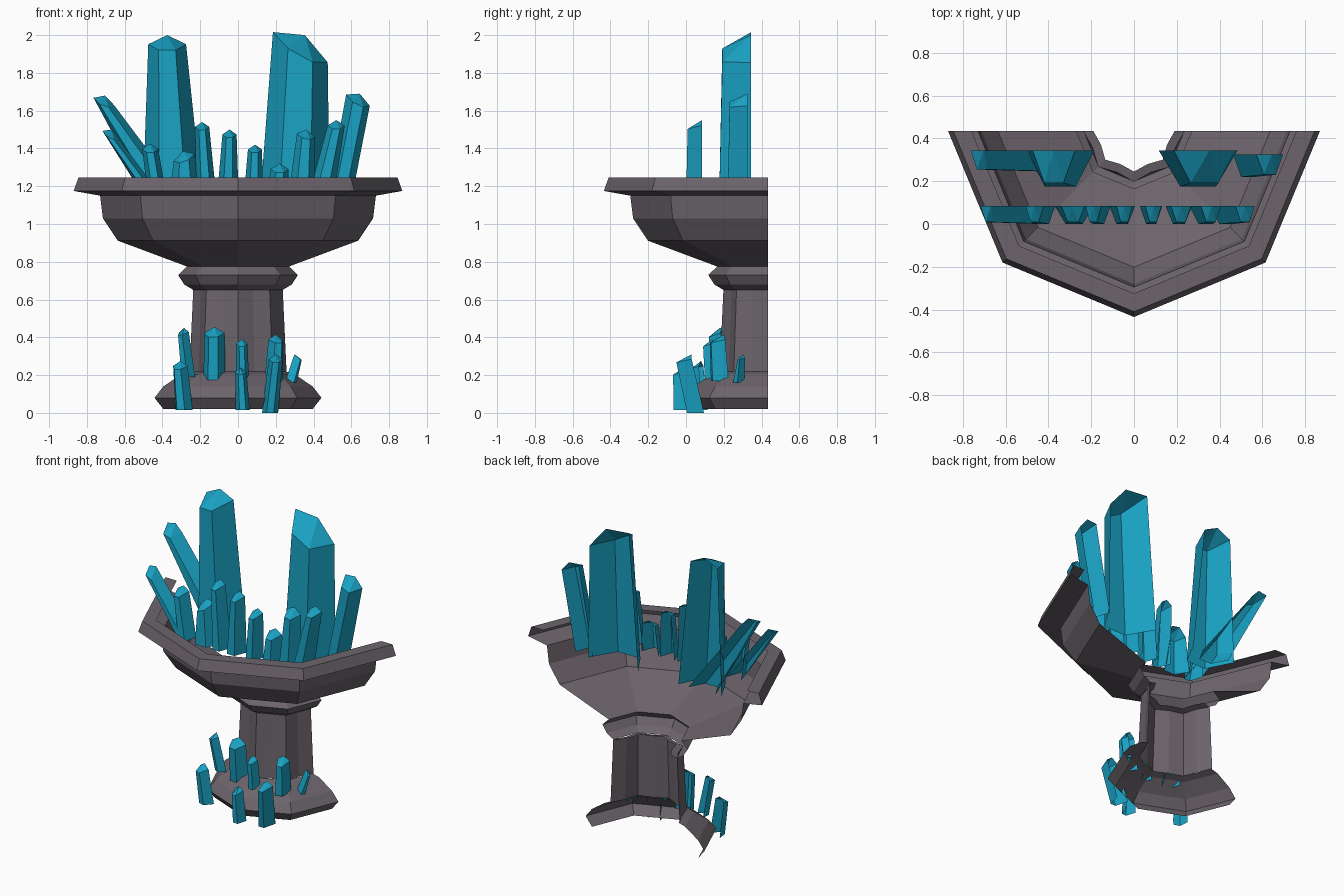
import bpy
from math import pi, cos, sin

YB = 0.435  # plane of the open back


def material(name, rgb):
    m = bpy.data.materials.new(name)
    m.diffuse_color = (*rgb, 1)
    return m


STONE = material("stone", (0.15, 0.13, 0.15))
CRYSTAL = material("crystal", (0.01, 0.36, 0.55))


def make(name, verts, faces, mat):
    me = bpy.data.meshes.new(name)
    me.from_pydata(verts, [], faces)
    me.materials.append(mat)
    ob = bpy.data.objects.new(name, me)
    bpy.context.collection.objects.link(ob)
    return ob


def half_turn(name, profile, segs=4, flute=1.0):
    """Sweep a top-to-bottom (radius, z) profile around the front half circle."""
    verts, faces, n = [], [], segs + 1
    for r, z in profile:
        for i in range(n):
            a = pi + pi * i / segs
            k = r * (flute if i % 2 else 1)
            verts.append((k * cos(a), YB + k * sin(a), z))
    for j in range(len(profile) - 1):
        for i in range(segs):
            a = j * n + i
            faces.append((a, a + n, a + n + 1, a + 1))
    return make(name, verts, faces, STONE)


def crystal(name, x0, w0, x1, w1, z0, z1, yb, depth, tilt=0.0, y1=None, turn=0.0):
    """Open-backed half-hexagon shard from (x0, z0) to its tip at (x1, z1)."""
    y1 = yb if y1 is None else y1
    drop = 0.3 * w1 + 0.02
    shape = [(-1, 0), (-0.45, -1), (0.45, -1), (1, 0)]
    verts = []
    for x, w, y, top in ((x0, w0, yb, 0), (x1, w1, y1, 1)):
        for sx, sy in shape:
            dx, dy = sx * w / 2, sy * depth * (0.9 if top else 1)
            z = z1 - drop * (1 if sy else 0.6) - tilt * sx if top else z0
            verts.append((x + dx * cos(turn) - dy * sin(turn),
                          y + dx * sin(turn) + dy * cos(turn), z))
    verts.append((x1 + tilt * 0.3, y1, z1))
    faces = [(i, i + 1, i + 5, i + 4) for i in range(3)]
    faces += [(i + 4, i + 5, 8) for i in range(3)]
    return make(name, verts, faces, CRYSTAL)


# Stone bowl with overhanging rim, and the collar below it
half_turn("bowl", [(0.76, 1.245), (0.845, 1.245), (0.87, 1.175), (0.73, 1.15),
                   (0.715, 1.03), (0.637, 0.912), (0.27, 0.775)])
half_turn("collar", [(0.27, 0.775), (0.317, 0.73), (0.285, 0.68), (0.235, 0.65)])

# Fluted column
half_turn("column", [(0.19, 0.66), (0.237, 0.65), (0.257, 0.22)], 8, 0.88)

# Stepped foot
half_turn("foot", [(0.25, 0.22), (0.30, 0.205), (0.395, 0.14),
                   (0.442, 0.08), (0.395, 0.02)])

# Tall crystals at the back of the bowl
Z = 1.1
tall = [
    (-0.36, 0.20, -0.71, 0.11, 1.68, 0.345, 0.10, 0.02),
    (-0.345, 0.32, -0.375, 0.20, 2.00, 0.345, 0.17, 0.0),
    (0.30, 0.37, 0.33, 0.29, 2.00, 0.345, 0.17, 0.08),
    (0.53, 0.13, 0.635, 0.125, 1.69, 0.325, 0.105, 0.03),
]
for i, (x0, w0, x1, w1, z1, yb, d, t) in enumerate(tall):
    crystal(f"tall_crystal_{i + 1}", x0, w0, x1, w1, Z, z1, yb, d, t)

# Row of short crystals at the front of the bowl
short = [
    (-0.42, 0.10, -0.675, 0.085, 1.50, 0.02),
    (-0.42, 0.10, -0.465, 0.085, 1.425, 0.0),
    (-0.28, 0.18, -0.285, 0.11, 1.385, -0.02),
    (-0.165, 0.11, -0.19, 0.075, 1.54, 0.0),
    (-0.055, 0.12, -0.045, 0.075, 1.50, 0.0),
    (0.08, 0.105, 0.09, 0.075, 1.42, 0.0),
    (0.21, 0.125, 0.22, 0.095, 1.32, 0.0),
    (0.335, 0.15, 0.36, 0.095, 1.50, 0.01),
    (0.43, 0.14, 0.52, 0.09, 1.55, 0.0),
]
for i, (x0, w0, x1, w1, z1, t) in enumerate(short):
    crystal(f"short_crystal_{i + 1}", x0, w0, x1, w1, Z, z1, 0.085, 0.085, t)

# Small crystals growing around the foot: x0, w0, x1, w1, z0, z1, yb, depth, y1, turn
foot = [
    (-0.285, 0.095, -0.305, 0.08, 0.015, 0.275, 0.10, 0.06, 0.08, -0.3),
    (-0.26, 0.075, -0.285, 0.055, 0.19, 0.45, 0.22, 0.05, 0.18, -0.5),
    (-0.125, 0.115, -0.125, 0.11, 0.175, 0.455, 0.215, 0.075, 0.19, -0.1),
    (0.023, 0.07, 0.02, 0.06, 0.18, 0.39, 0.155, 0.055, 0.14, 0.0),
    (0.025, 0.075, 0.015, 0.06, 0.015, 0.24, 0.0, 0.065, -0.01, 0.0),
    (0.17, 0.085, 0.20, 0.075, 0.0, 0.31, 0.095, 0.09, 0.03, 0.0),
    (0.19, 0.10, 0.20, 0.08, 0.17, 0.415, 0.215, 0.08, 0.20, 0.2),
    (0.265, 0.06, 0.30, 0.03, 0.16, 0.31, 0.285, 0.045, 0.30, 1.0),
]
for i, (x0, w0, x1, w1, z0, z1, yb, d, y1, turn) in enumerate(foot):
    crystal(f"foot_crystal_{i + 1}", x0, w0, x1, w1, z0, z1, yb, d, 0.0, y1, turn)
